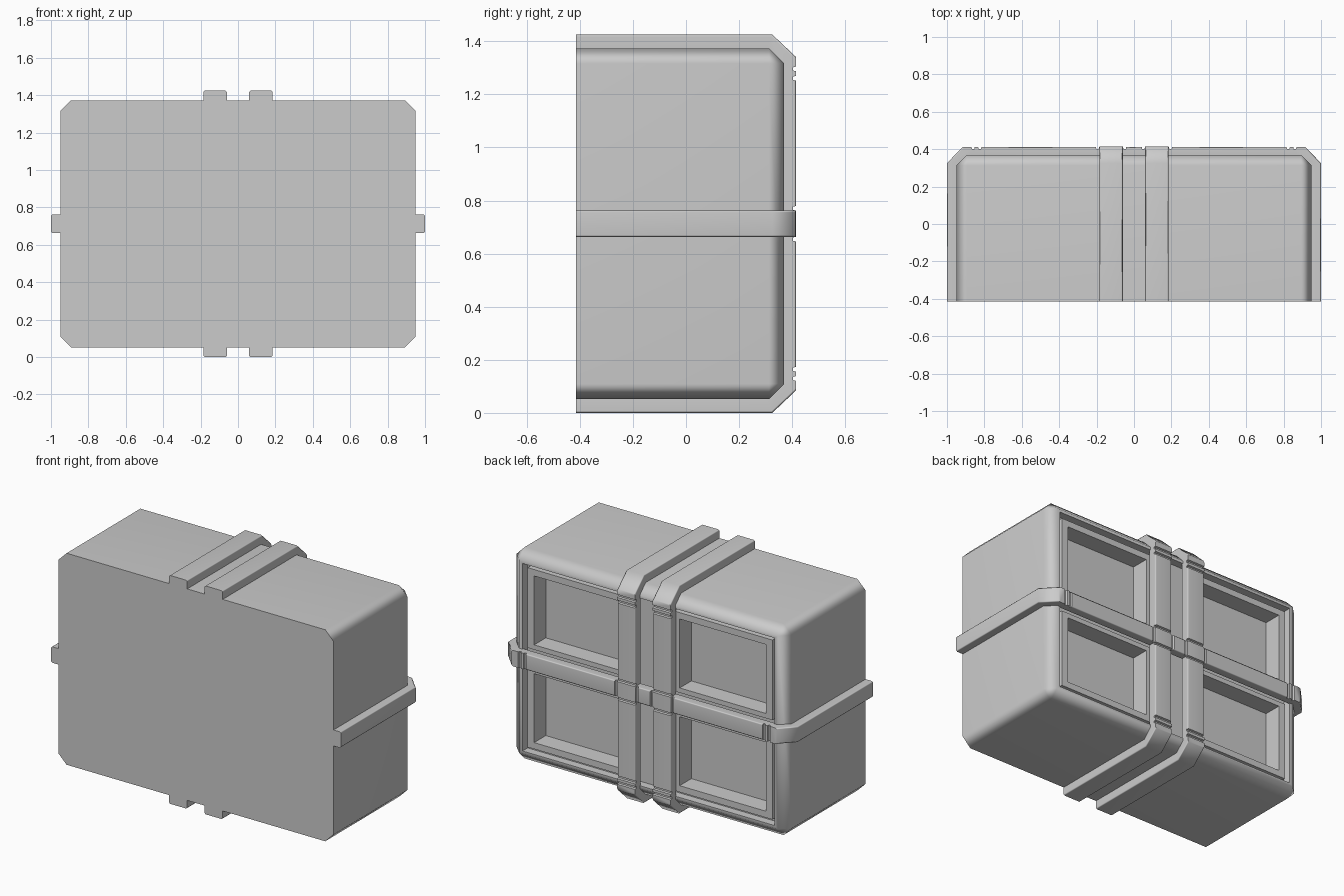
import bpy, bmesh, math
from mathutils import Vector

cube = bpy.data.objects.get("Cube")
if cube:
    bpy.data.objects.remove(cube)

MID = 0.7125          # height of the horizontal centre line
FRONT, BACK = -0.415, 0.37

grey = bpy.data.materials.new("plain_grey")
grey.use_nodes = True
grey.diffuse_color = (0.6, 0.6, 0.6, 1)
grey.node_tree.nodes["Principled BSDF"].inputs["Base Color"].default_value = (0.6, 0.6, 0.6, 1)


def finish(name, bm):
    bmesh.ops.recalc_face_normals(bm, faces=bm.faces)
    mesh = bpy.data.meshes.new(name)
    bm.to_mesh(mesh)
    bm.free()
    mesh.materials.append(grey)
    obj = bpy.data.objects.new(name, mesh)
    bpy.context.collection.objects.link(obj)
    return obj


def box_bm(lo, hi):
    bm = bmesh.new()
    bmesh.ops.create_cube(bm, size=1)
    lo, hi = Vector(lo), Vector(hi)
    for v in bm.verts:
        v.co = (lo + hi) / 2 + v.co * (hi - lo)
    return bm


def smooth(obj, degrees):
    bpy.ops.object.select_all(action="DESELECT")
    obj.select_set(True)
    bpy.context.view_layer.objects.active = obj
    bpy.ops.object.shade_smooth_by_angle(angle=math.radians(degrees))
    obj.modifiers.new("weighted", "WEIGHTED_NORMAL").keep_sharp = True


def cut(obj, lo, hi):
    cutter = finish(obj.name + "_cutter", box_bm(lo, hi))
    cutter.hide_render = True
    cutter.hide_set(True)
    mod = obj.modifiers.new("cut", "BOOLEAN")
    mod.operation, mod.solver, mod.object = "DIFFERENCE", "EXACT", cutter
    # bake the cut so that no helper is left behind
    bpy.context.view_layer.update()
    deps = bpy.context.evaluated_depsgraph_get()
    baked = bpy.data.meshes.new_from_object(obj.evaluated_get(deps))
    obj.modifiers.clear()
    obj.data = baked
    bpy.data.objects.remove(cutter)


# Body: box with chamfers everywhere but around the flat front
bm = box_bm((-0.95, FRONT, MID - 0.66), (0.95, BACK, MID + 0.66))
edges = [e for e in bm.edges if not all(v.co.y < 0 for v in e.verts)]
bmesh.ops.bevel(bm, geom=edges, offset=0.057, segments=1, affect="EDGES")
body = finish("body", bm)

# Shallow recess across the back, then a deep pocket in each quarter
cut(body, (-0.87, 0.32, MID - 0.585), (0.87, 0.5, MID + 0.585))
WIN_X, WIN_Z = (0.205, 0.80), (0.09, 0.52)
for sx in (-1, 1):
    for sz in (-1, 1):
        xs = sorted(sx * v for v in WIN_X)
        zs = sorted(MID + sz * v for v in WIN_Z)
        cut(body, (xs[0], 0.24, zs[0]), (xs[1], 0.5, zs[1]))
smooth(body, 50)


# Window frames: raised rims around the pockets
def window_frame(name, sx, sz):
    bm = bmesh.new()
    inner = [(sx * x, MID + sz * z) for x, z in
             ((WIN_X[0], WIN_Z[0]), (WIN_X[1], WIN_Z[0]), (WIN_X[1], WIN_Z[1]), (WIN_X[0], WIN_Z[1]))]
    outer = [(sx * x, MID + sz * z) for x, z in
             ((0.165, 0.06), (0.845, 0.06), (0.845, 0.56), (0.165, 0.56))]
    rings = [[bm.verts.new((x, y, z)) for x, z in ring]
             for ring, y in ((inner, 0.31), (inner, 0.355), (outer, 0.355), (outer, 0.31))]
    for a, b in zip(rings, rings[1:] + rings[:1]):
        for i in range(4):
            j = (i + 1) % 4
            bm.faces.new((a[i], a[j], b[j], b[i]))
    finish(name, bm)


for sx, side in ((1, "left"), (-1, "right")):
    for sz, level in ((1, "upper"), (-1, "lower")):
        window_frame(f"{level}_{side}_window_frame", sx, sz)


# Straps: bracket profile wrapped round the back, with grooves on its back run
def strap(name, half, grooves, width, place, top=0.415):
    side = [(half, FRONT), (half, 0.325), (half - 0.085, top)]
    for g in sorted(grooves, reverse=True):
        side += [(g + 0.009, top), (g + 0.006, top - 0.012),
                 (g - 0.006, top - 0.012), (g - 0.009, top)]
    outer = side + [(-u, y) for u, y in reversed(side)]
    inner = [(half - 0.06, FRONT), (half - 0.06, 0.30), (half - 0.125, 0.355)]
    loop = outer + [(-u, y) for u, y in inner] + inner[::-1]
    bm = bmesh.new()
    face = bm.faces.new([bm.verts.new(place(u, y, width[0])) for u, y in loop])
    rim = list(face.edges)
    out = bmesh.ops.extrude_face_region(bm, geom=[face])
    verts = [g for g in out["geom"] if isinstance(g, bmesh.types.BMVert)]
    shift = Vector(place(0, 0, width[1])) - Vector(place(0, 0, width[0]))
    bmesh.ops.translate(bm, verts=verts, vec=shift)
    # small bevel along the outer long edges, away from the front
    bm.edges.ensure_lookup_table()
    caps = [f for f in bm.faces if len(f.verts) == len(loop)]
    soft = [e for f in caps for e in f.edges if e.calc_length() > 0.07
            and not all(abs(v.co.y - FRONT) < 1e-4 for v in e.verts)]
    bmesh.ops.bevel(bm, geom=list(set(soft)), offset=0.007, segments=1, affect="EDGES",
                    clamp_overlap=True)
    smooth(finish(name, bm), 50)


for s, side in ((1, "left"), (-1, "right")):
    span = sorted((s * 0.06, s * 0.185))
    strap(side + "_upright_strap", MID, (0.583, 0.548, 0.058), span,
          lambda u, y, w: (w, y, MID + u))
strap("waist_strap", 1.0, (0.86, 0.825, 0.195, 0.05), (MID - 0.05, MID + 0.05),
      lambda u, y, w: (u, y, w), top=0.413)
